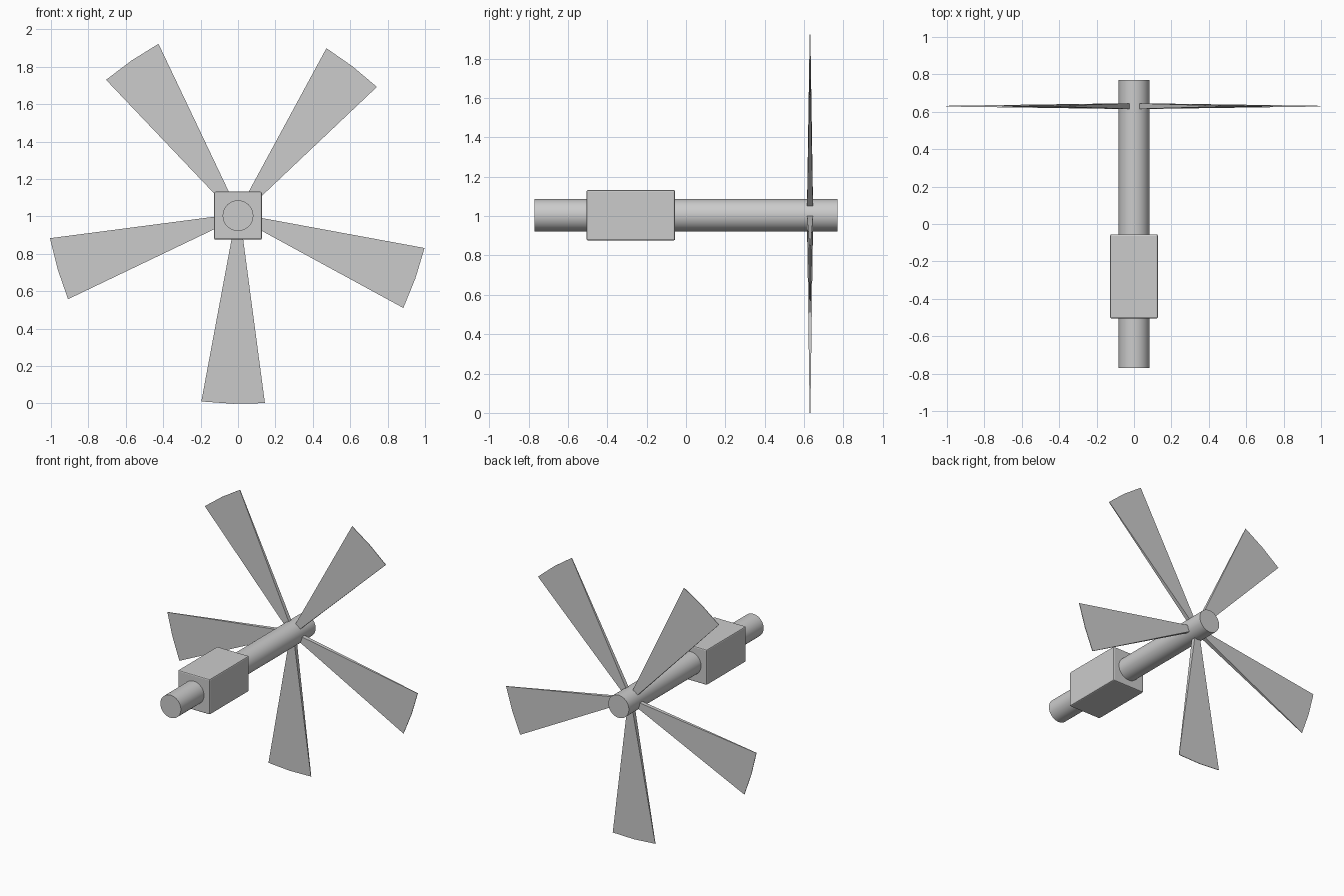
import bpy
import bmesh
from math import sin, cos, radians, pi

if "Cube" in bpy.data.objects:
    bpy.data.objects.remove(bpy.data.objects["Cube"])

AXIS_Z = 1.004


def finish(bm, name):
    bmesh.ops.recalc_face_normals(bm, faces=bm.faces)
    mesh = bpy.data.meshes.new(name)
    bm.to_mesh(mesh)
    bm.free()
    obj = bpy.data.objects.new(name, mesh)
    bpy.context.collection.objects.link(obj)
    return obj


# Long smooth shaft along y
bpy.ops.mesh.primitive_cylinder_add(vertices=48, radius=0.082, depth=1.54,
                                    location=(0, 0, AXIS_Z), rotation=(pi / 2, 0, 0))
bpy.context.object.name = "shaft"
bpy.ops.object.shade_smooth_by_angle(angle=radians(40))

# Gearbox housing with softened edges
bpy.ops.mesh.primitive_cube_add(size=1, location=(0, -0.28, AXIS_Z))
housing = bpy.context.object
housing.name = "housing"
housing.scale = (0.256, 0.45, 0.256)
bpy.ops.object.transform_apply(location=False, rotation=False, scale=True)
bevel = housing.modifiers.new("soft_edges", 'BEVEL')
bevel.width = 0.008
bevel.segments = 2


# Blades: outline as (distance along, offset across, half thickness)
OUTLINE = [(0.07, -0.022, 0.015), (0.998, -0.17, 0.002), (1.006, 0.0, 0.002),
           (0.998, 0.17, 0.002), (0.07, 0.022, 0.015)]


def make_blade(name, angle):
    bm = bmesh.new()
    c, s = cos(angle), sin(angle)
    rings = []
    for side in (-1, 1):
        rings.append([bm.verts.new((r * c - w * s, 0.63 + side * t, AXIS_Z + r * s + w * c))
                      for r, w, t in OUTLINE])
    front, back = rings
    bm.faces.new(front)
    bm.faces.new(back[::-1])
    n = len(OUTLINE)
    for i in range(n):
        j = (i + 1) % n
        bm.faces.new((front[i], back[i], back[j], front[j]))
    return finish(bm, name)


for k in range(5):
    make_blade(f"blade_{k + 1}", radians(268.5 + 72 * k))
